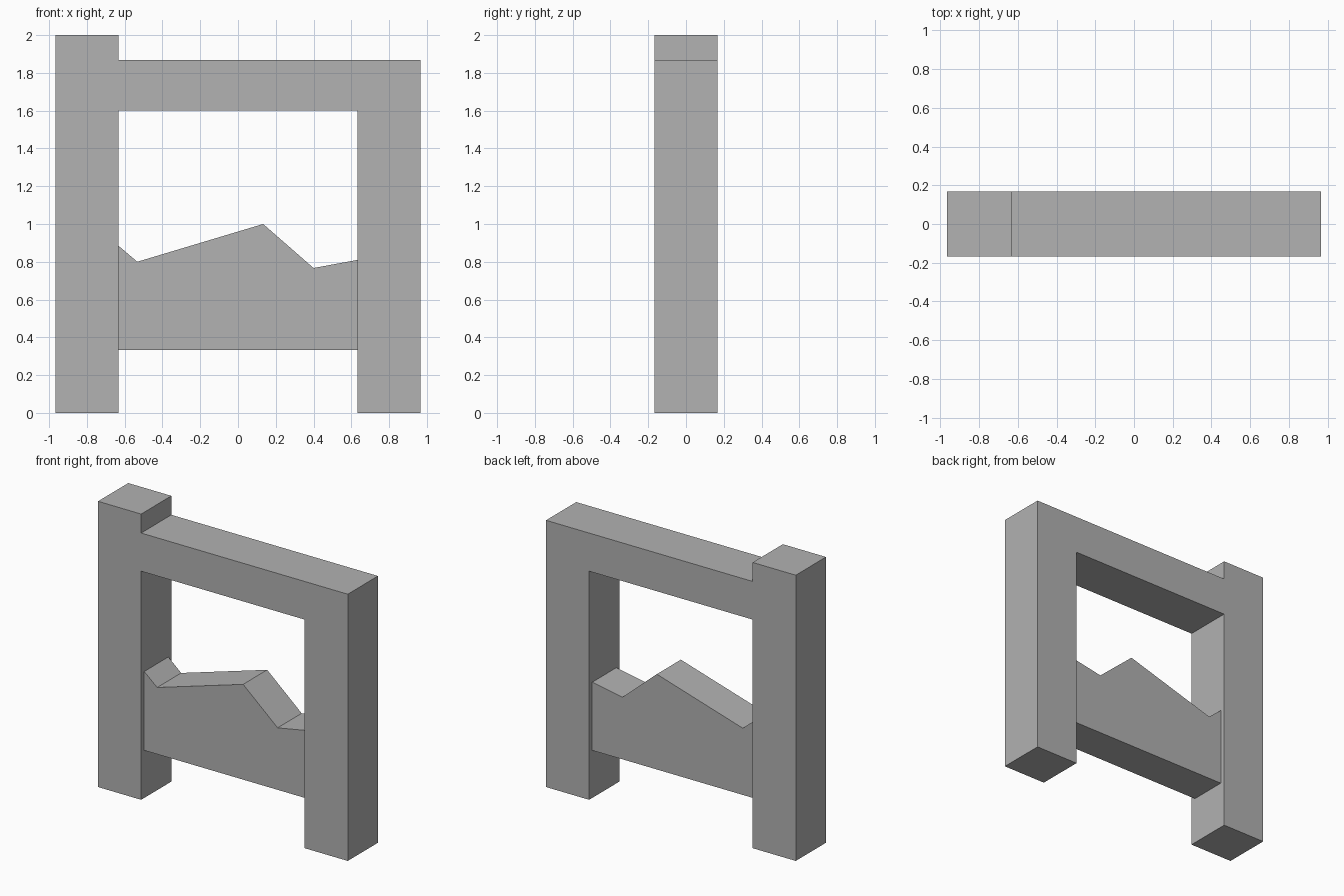
import bpy
import bmesh

if "Cube" in bpy.data.objects:
    bpy.data.objects.remove(bpy.data.objects["Cube"])

stone = bpy.data.materials.new("plain grey")
stone.diffuse_color = (0.445, 0.445, 0.445, 1.0)
stone.use_nodes = True
stone.node_tree.nodes["Principled BSDF"].inputs["Base Color"].default_value = stone.diffuse_color


def extrude_profile(name, points, half_depth):
    """Extrude an x-z outline symmetrically along y."""
    bm = bmesh.new()
    face = bm.faces.new([bm.verts.new((x, -half_depth, z)) for x, z in points])
    result = bmesh.ops.extrude_face_region(bm, geom=[face])
    moved = [v for v in result["geom"] if isinstance(v, bmesh.types.BMVert)]
    bmesh.ops.translate(bm, verts=moved, vec=(0, 2 * half_depth, 0))
    bmesh.ops.recalc_face_normals(bm, faces=bm.faces)
    mesh = bpy.data.meshes.new(name)
    bm.to_mesh(mesh)
    bm.free()
    mesh.materials.append(stone)
    obj = bpy.data.objects.new(name, mesh)
    bpy.context.collection.objects.link(obj)
    return obj


OUTER, INNER = 0.967, 0.633

# Two posts joined by a lintel, the left post rising above it
extrude_profile("gate_frame", [
    (-OUTER, 0), (-INNER, 0), (-INNER, 1.6), (INNER, 1.6),
    (INNER, 0), (OUTER, 0), (OUTER, 1.867), (-INNER, 1.867),
    (-INNER, 2), (-OUTER, 2),
], 0.167)

# Recessed panel with a jagged top edge, held between the posts
extrude_profile("broken_panel", [
    (-INNER, 0.333), (INNER, 0.333), (INNER, 0.81), (0.4, 0.767),
    (0.133, 1.0), (-0.533, 0.8), (-INNER, 0.885),
], 0.133)
